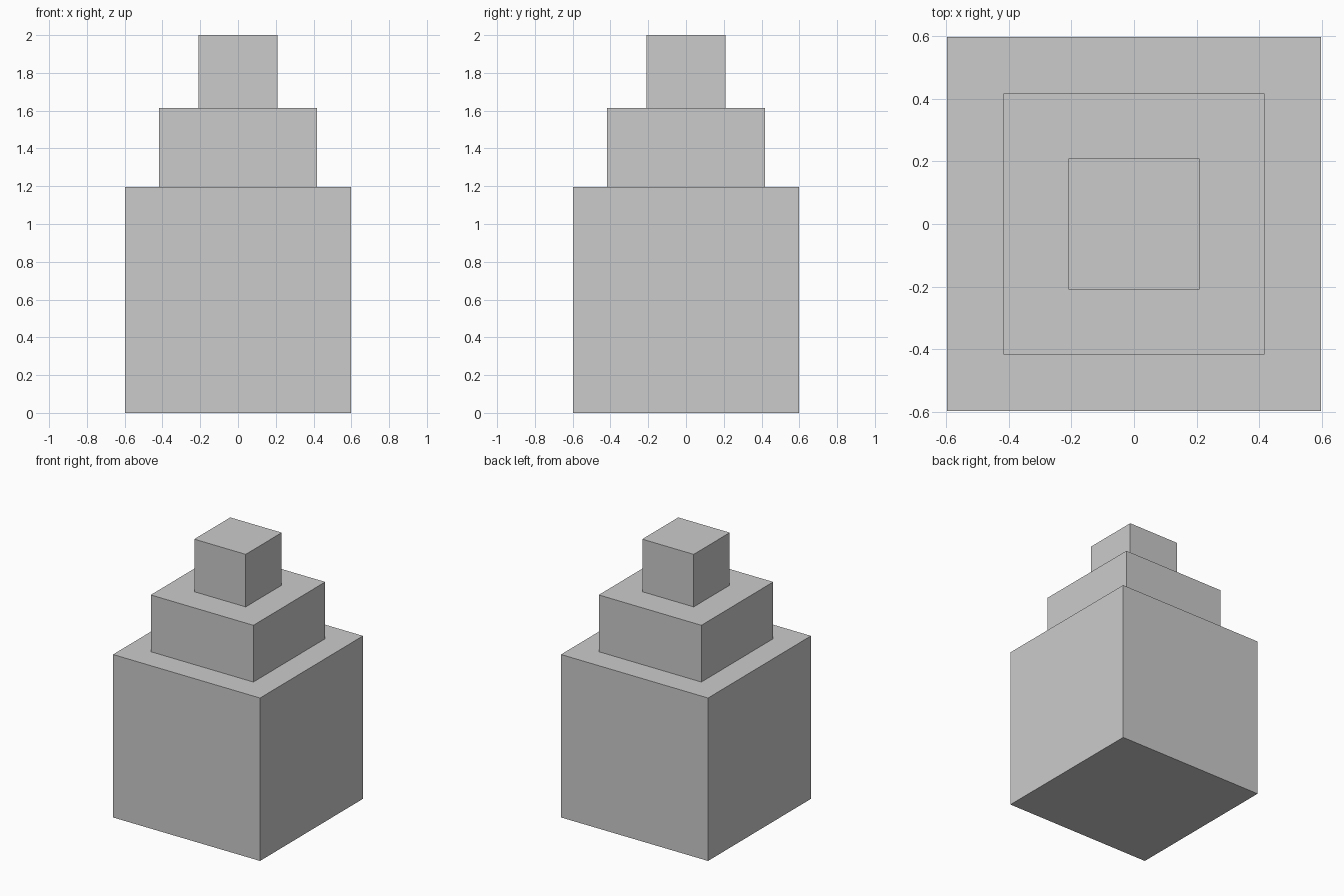
import bpy

if "Cube" in bpy.data.objects:
    bpy.data.objects.remove(bpy.data.objects["Cube"])


def add_block(name, width, bottom, top):
    """Square block centred on the z axis."""
    bpy.ops.mesh.primitive_cube_add(size=1, location=(0, 0, (bottom + top) / 2))
    block = bpy.context.object
    block.name = name
    block.scale = (width, width, top - bottom)
    bpy.ops.object.transform_apply(location=False, rotation=False, scale=True)


# Three stacked tiers: name, width, bottom, top
for tier in (
    ("base_block", 1.195, 0.0, 1.197),
    ("middle_block", 0.834, 1.197, 1.614),
    ("top_block", 0.418, 1.614, 2.0),
):
    add_block(*tier)
